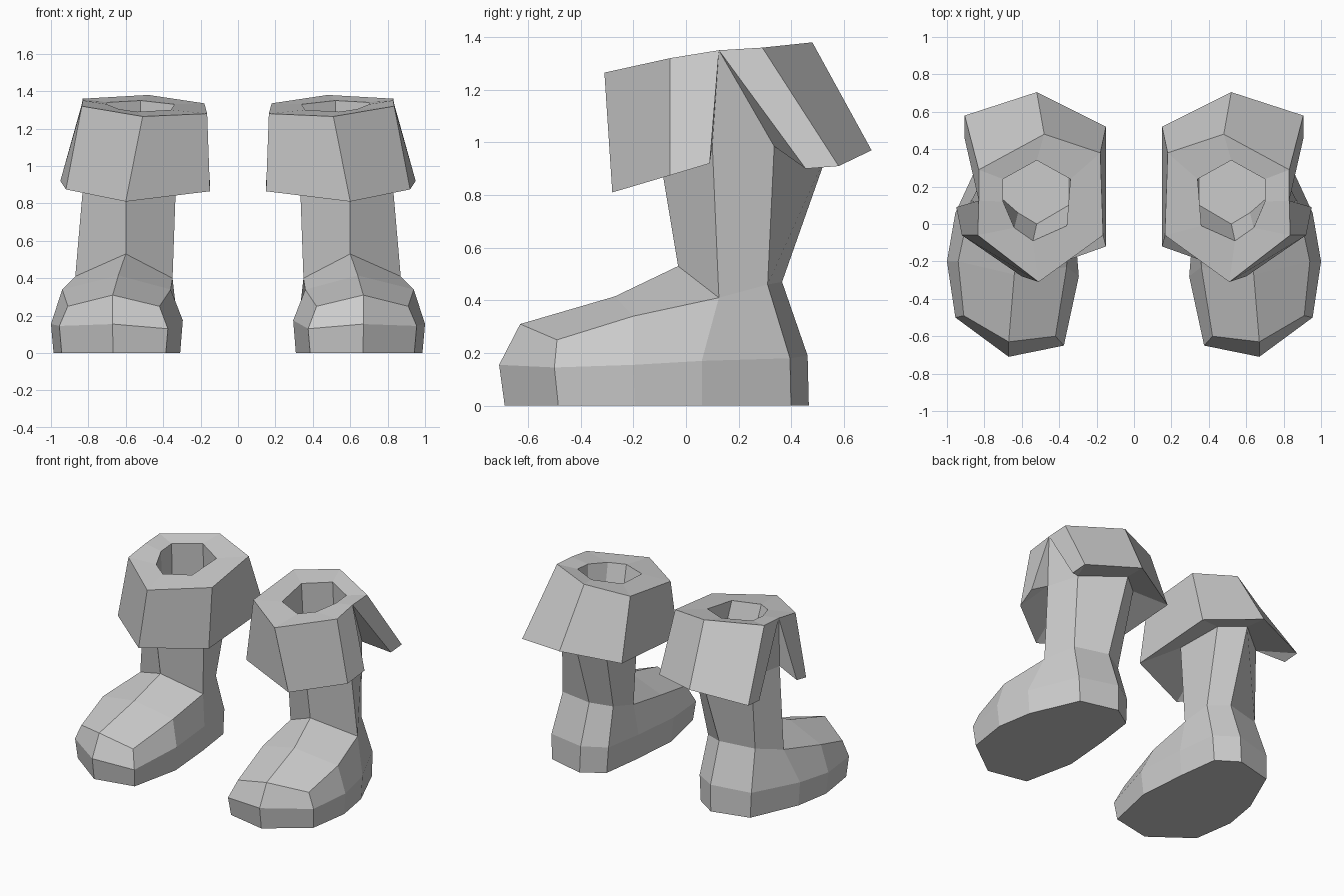
import bpy, bmesh

if "Cube" in bpy.data.objects:
    bpy.data.objects.remove(bpy.data.objects["Cube"])


def build(name, rings, faces):
    """Make a mesh from named point rings, mirrored across x = 0."""
    bm = bmesh.new()
    v = {k: [bm.verts.new(p) for p in pts] for k, pts in rings.items()}
    for f in faces:
        bm.faces.new([v[k][i] for k, i in f])
    bmesh.ops.recalc_face_normals(bm, faces=bm.faces)
    me = bpy.data.meshes.new(name)
    bm.to_mesh(me)
    bm.free()
    ob = bpy.data.objects.new(name, me)
    bpy.context.collection.objects.link(ob)
    m = ob.modifiers.new("Mirror", 'MIRROR')
    m.use_mirror_merge = False
    return ob


def bridge(a, b, n):
    """Quads between two rings of n points."""
    return [[(a, i), (a, (i + 1) % n), (b, (i + 1) % n), (b, i)] for i in range(n)]


def face(spec):
    """'A0 A1 B1' -> list of (ring, index)."""
    return [(s[0], int(s[1:])) for s in spec.split()]


# Foot rings: toe, outer side, heel, inner side
welt = [(.67, -.71, .155), (.955, -.50, .145), (1.0, -.20, .155), (.955, .06, .17),
        (.80, .395, .18), (.52, .462, .19), (.365, .365, .185), (.325, .08, .18),
        (.295, -.28, .175), (.375, -.65, .13)]
sole = [(.65 + (x - .65) * .96, y * .97 if y < 0 else y * 1.01, 0) for x, y, z in welt]
upper = [(.67, -.63, .31), (.91, -.49, .25), (.94, -.20, .34), (.87, .125, .41),
         (.77, .31, .46), (.52, .365, .47), (.38, .29, .45), (.35, .10, .40),
         (.36, -.23, .34), (.42, -.60, .25)]
instep = [(.64, -.27, .415), (.60, -.03, .53)]
# Top of shaft: front, outer, outer back, back, inner back, inner
shaft = [(.60, -.10, .95), (.82, .10, .99), (.76, .335, .985), (.51, .545, .98),
         (.36, .42, .98), (.33, .08, .96)]

# Boot: sole, foot, instep and shaft
faces = bridge('S', 'W', 10) + bridge('W', 'U', 10) + [[('S', i) for i in range(10)]]
faces += [face(s) for s in (
    "U0 U1 U2 I0", "I0 U2 U3 I1", "U0 I0 U8 U9", "I0 I1 U7 U8",
    "I1 U3 T1 T0", "U3 U4 T2 T1", "U4 U5 T3 T2", "U5 U6 T4 T3",
    "U6 U7 T5 T4", "U7 I1 T0 T5")]
build("boot", dict(S=sole, W=welt, U=upper, I=instep, T=shaft), faces)

# Folded cuff: top edge, lower edge with outer notch, hole rim, hole floor
top = [(.51, -.31, 1.265), (.835, -.06, 1.32), (.83, .125, 1.35), (.83, .29, 1.36),
       (.48, .48, 1.38), (.18, .38, 1.335), (.165, -.06, 1.28)]
low = [(.60, -.28, .81), (.92, -.06, .875), (.95, .09, .92), (.905, .455, .90),
       (.905, .58, .91), (.52, .705, .97), (.15, .52, .91), (.15, -.12, .865)]
rim = [(.54, -.09, 1.29), (.64, -.02, 1.305), (.70, .12, 1.33), (.70, .24, 1.34),
       (.52, .34, 1.35), (.34, .24, 1.33), (.36, -.01, 1.30)]
floor = [(.52, .0, 1.0), (.62, .06, 1.0), (.70, .13, 1.0), (.70, .25, 1.0),
         (.52, .36, 1.0), (.35, .25, 1.0), (.35, .10, 1.0)]

faces = bridge('A', 'R', 7) + bridge('R', 'F', 7) + [[('F', i) for i in range(7)]]
faces += [face(s) for s in (
    # outer panels
    "A0 A1 L1 L0", "A1 A2 L2 L1", "A2 A3 L4 L3", "A3 A4 L5 L4",
    "A4 A5 L6 L5", "A5 A6 L7 L6", "A6 A0 L0 L7",
    # underside and notch
    "L0 L1 T1 T0", "L1 L2 T1", "L2 A2 T1", "A2 T2 T1", "A2 L3 T2", "L3 L4 T2",
    "L4 L5 T3 T2", "L5 L6 T4 T3", "L6 L7 T5 T4", "L7 L0 T0 T5")]
build("cuff", dict(A=top, L=low, R=rim, F=floor, T=shaft), faces)
